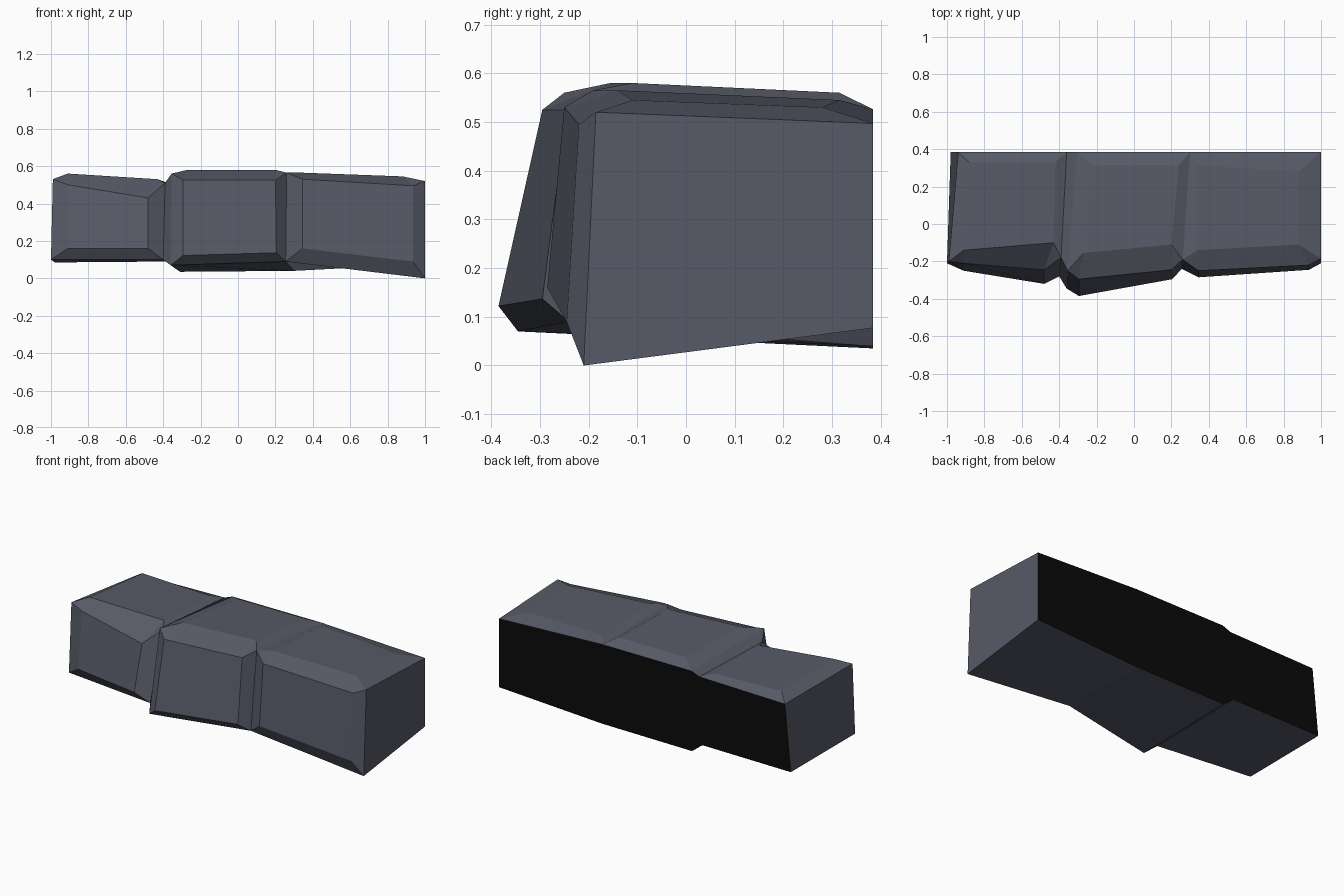
import bpy, bmesh
from mathutils import Vector

if "Cube" in bpy.data.objects:
    bpy.data.objects.remove(bpy.data.objects["Cube"])


def material(name, rgb):
    m = bpy.data.materials.new(name)
    m.diffuse_color = (*rgb, 1)
    m.use_nodes = True
    m.node_tree.nodes["Principled BSDF"].inputs["Base Color"].default_value = m.diffuse_color
    return m


STONE = material("slate_stone", (0.095, 0.102, 0.135))
BLACK = material("black_back", (0.003, 0.003, 0.003))
BACK = 0.384


def rib(bt, ft, fb, bb):
    """Cross-section: back-top (x,z), front-top, front-bottom, back-bottom (x,z)."""
    return [(bt[0], BACK, bt[1]), ft, fb, (bb[0], BACK, bb[1])]


def build(name, left, right, front=None, top=None, caps=()):
    """Stone between two ribs; front and top are the raised panels (TL, TR, BR, BL)."""
    bm = bmesh.new()
    L, R = ([bm.verts.new(p) for p in r] for r in (left, right))
    if front:
        f, t = ([bm.verts.new(p) for p in q] for q in (front, top))
        faces = [
            f, t,
            [t[3], t[2], f[1], f[0]],                              # brow bevel
            [L[1], t[3], f[0]], [R[1], f[1], t[2]],                # brow corners
            [L[0], t[0], t[3], L[1]], [R[0], R[1], t[2], t[1]],    # top side bevels
            [L[0], R[0], t[1], t[0]],                              # top back bevel
            [L[1], f[0], f[3], L[2]], [R[1], R[2], f[2], f[1]],    # front side bevels
            [L[2], f[3], f[2], R[2]],                              # foot bevel
        ]
    else:
        faces = [[L[i], R[i], R[i + 1], L[i + 1]] for i in range(2)]
    faces.append([L[2], R[2], R[3], L[3]])                         # underside
    faces += [{"left": L, "right": R}[c] for c in caps]            # outer ends
    for vs in faces:
        bm.faces.new(vs)
    back = bm.faces.new([L[0], L[3], R[3], R[0]])
    back.material_index = 1

    # turn every face away from the stone's middle
    mid = sum((v.co for v in bm.verts), Vector()) / len(bm.verts)
    bm.normal_update()
    for fc in bm.faces:
        out = fc.calc_center_median() - mid
        if not front and fc is not back:                           # thin step: face left, front or down
            out = Vector((-0.3, -1, 0.6)) if fc.calc_center_median().z > 0.2 else Vector((0, 0, -1))
        if fc.normal.dot(out) < 0:
            fc.normal_flip()
    me = bpy.data.meshes.new(name)
    bm.to_mesh(me)
    bm.free()
    me.materials.append(STONE)
    me.materials.append(BLACK)
    ob = bpy.data.objects.new(name, me)
    bpy.context.collection.objects.link(ob)


# cross-sections along the wall, left to right
end_left = rib((-.94, .492), (-.99, -.20, .53), (-1, -.21, .10), (-.98, .085))
step_low = rib((-.36, .504), (-.39, -.18, .51), (-.40, -.28, .10), (-.38, .09))
step_high = rib((-.305, .525), (-.355, -.25, .56), (-.36, -.345, .07), (-.31, .035))
groove = rib((.30, .526), (.26, -.19, .565), (.255, -.24, .09), (.30, .04))
end_right = rib((1, .497), (1, -.185, .52), (1, -.21, 0), (1, .077))

# stones
build("left_stone", end_left, step_low,
      [(-.91, -.21, .50), (-.48, -.245, .43), (-.48, -.32, .16), (-.91, -.25, .16)],
      [(-.88, .33, .535), (-.42, .33, .52), (-.43, -.10, .53), (-.91, -.14, .56)],
      caps=["left"])
build("step_between_stones", step_low, step_high)
build("middle_stone", step_high, groove,
      [(-.295, -.295, .525), (.20, -.245, .525), (.205, -.295, .137), (-.295, -.385, .122)],
      [(-.22, .315, .56), (.24, .315, .56), (.20, -.11, .58), (-.27, -.155, .58)])
build("right_stone", groove, end_right,
      [(.345, -.25, .53), (.935, -.22, .495), (.935, -.245, .09), (.345, -.285, .16)],
      [(.34, .315, .545), (.88, .28, .53), (.88, -.11, .545), (.34, -.14, .565)],
      caps=["right"])
